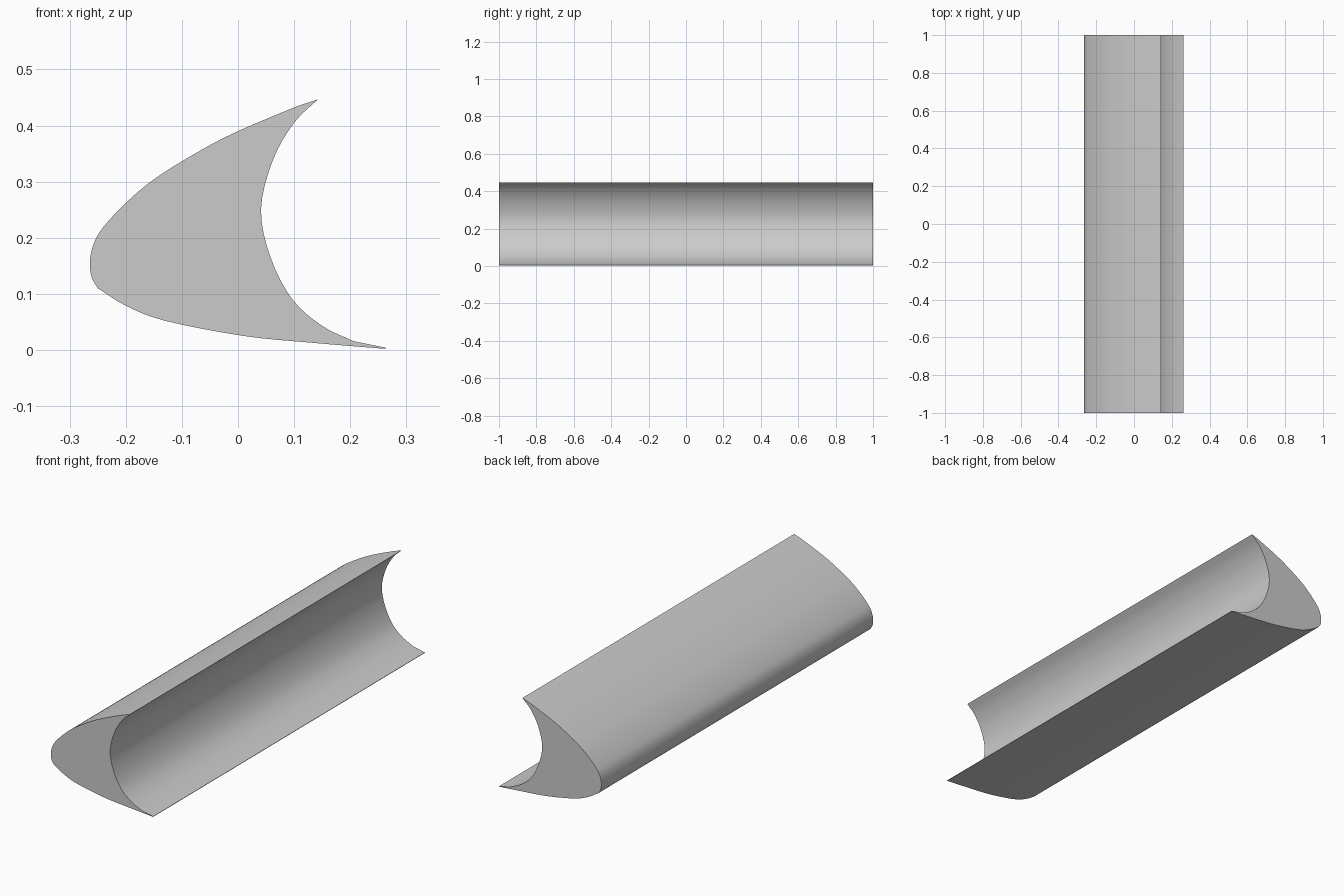
import bpy
import bmesh
import math
from mathutils import Vector

cube = bpy.data.objects.get("Cube")
if cube:
    bpy.data.objects.remove(cube, do_unlink=True)

HALF_LENGTH = 1.0

# Section edges in x, z, running clockwise from the lower tip
underside = [(0.263, 0.002), (0.13, 0.013), (0.01, 0.025), (-0.13, 0.052),
             (-0.2, 0.079), (-0.25, 0.110)]
nose_and_top = [(-0.25, 0.110), (-0.261, 0.13), (-0.264, 0.158), (-0.257, 0.19),
                (-0.24, 0.219), (-0.2, 0.262), (-0.15, 0.304), (-0.08, 0.348),
                (0.0, 0.390), (0.143, 0.450)]
hollow = [(0.143, 0.447), (0.1, 0.405), (0.062, 0.338), (0.041, 0.25),
          (0.058, 0.165), (0.097, 0.090), (0.15, 0.043), (0.205, 0.016)]


def smooth_path(points, steps=4):
    """Catmull-Rom curve through the points, without its last point."""
    pts = [Vector(p) for p in points]
    pts = [2 * pts[0] - pts[1]] + pts + [2 * pts[-1] - pts[-2]]
    path = []
    for a, b, c, d in zip(pts, pts[1:], pts[2:], pts[3:]):
        for i in range(steps):
            t = i / steps
            path.append(0.5 * (2 * b + (c - a) * t
                               + (2 * a - 5 * b + 4 * c - d) * t ** 2
                               + (3 * b - a - 3 * c + d) * t ** 3))
    return path


# Crescent section extruded along its length
section = smooth_path(underside) + smooth_path(nose_and_top) + smooth_path(hollow)
section += [Vector(hollow[-1]), Vector((0.263, 0.004))]

bm = bmesh.new()
cap = bm.faces.new([bm.verts.new((p.x, -HALF_LENGTH, p.y)) for p in section])
extruded = bmesh.ops.extrude_face_region(bm, geom=[cap], use_keep_orig=True)
bmesh.ops.translate(bm, vec=(0, 2 * HALF_LENGTH, 0),
                    verts=[v for v in extruded["geom"] if isinstance(v, bmesh.types.BMVert)])
bmesh.ops.recalc_face_normals(bm, faces=bm.faces)

mesh = bpy.data.meshes.new("curved_bar")
bm.to_mesh(mesh)
bm.free()
bar = bpy.data.objects.new("curved_bar", mesh)
bpy.context.collection.objects.link(bar)

# Plain grey material
grey = bpy.data.materials.new("light_grey")
grey.use_nodes = True
colour = (0.6, 0.6, 0.6, 1)
grey.diffuse_color = colour
grey.node_tree.nodes["Principled BSDF"].inputs["Base Color"].default_value = colour
mesh.materials.append(grey)

# Smooth the curved sides, keep the tips and ends crisp
bpy.ops.object.select_all(action="DESELECT")
bar.select_set(True)
bpy.context.view_layer.objects.active = bar
bpy.ops.object.shade_smooth_by_angle(angle=math.radians(30))
